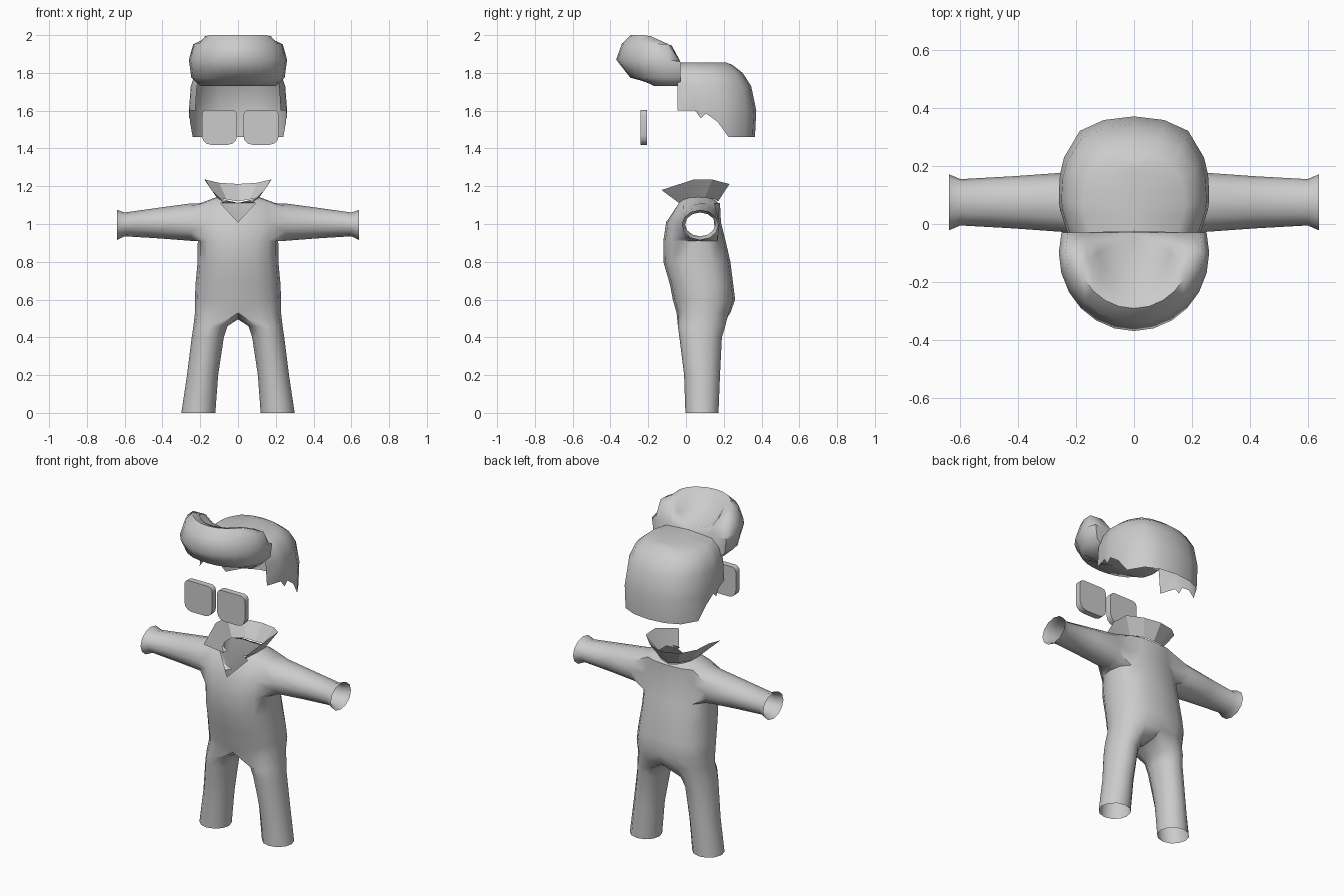
import bpy, bmesh, math
from math import sin, cos, radians, pi

if "Cube" in bpy.data.objects:
    bpy.data.objects.remove(bpy.data.objects["Cube"])

grey = bpy.data.materials.new("light_grey")
grey.diffuse_color = (0.6, 0.6, 0.6, 1)
grey.use_nodes = True
grey.node_tree.nodes["Principled BSDF"].inputs["Base Color"].default_value = grey.diffuse_color


def finish(bm, name, mirror=True, angle=50):
    """Turn a half (or whole) bmesh into a smooth, mirrored object."""
    if mirror:
        geom = bm.verts[:] + bm.edges[:] + bm.faces[:]
        bmesh.ops.mirror(bm, geom=geom, axis='X', merge_dist=0)
    bmesh.ops.remove_doubles(bm, verts=bm.verts[:], dist=0.0005)
    bmesh.ops.recalc_face_normals(bm, faces=bm.faces[:])
    me = bpy.data.meshes.new(name)
    bm.to_mesh(me)
    bm.free()
    ob = bpy.data.objects.new(name, me)
    bpy.context.collection.objects.link(ob)
    me.materials.append(grey)
    bpy.ops.object.select_all(action='DESELECT')
    ob.select_set(True)
    bpy.context.view_layer.objects.active = ob
    bpy.ops.object.shade_smooth_by_angle(angle=radians(angle))
    return ob


def add(bm, pts):
    return [bm.verts.new(p) for p in pts]


def bridge(bm, a, b, closed=False, skip=()):
    n = len(a)
    for i in range(n if closed else n - 1):
        if i not in skip:
            j = (i + 1) % n
            bm.faces.new((a[i], a[j], b[j], b[i]))


def spow(v, e):
    return math.copysign(abs(v) ** e, v) if abs(v) > 1e-6 else 0.0


def half_ring(w, yf, yb, z):
    """Half of a rounded cross-section, front centre to back centre."""
    cy, h = (yf + yb) / 2, (yb - yf) / 2
    return [(w * spow(sin(k * pi / 8), .8), cy - h * spow(cos(k * pi / 8), .85), z)
            for k in range(9)]


# Suit: torso
bm = bmesh.new()
torso = [(.53, .228, -.05, .235), (.60, .228, -.07, .26), (.68, .225, -.085, .25),
         (.80, .214, -.12, .235), (.91, .213, -.12, .21), (1.01, .213, -.105, .185),
         (1.11, .20, -.045, .18)]
rings = [add(bm, half_ring(w, f, b, z)) for z, w, f, b in torso]
arm_hole = (2, 3, 4, 5)
for i in range(len(rings) - 1):
    skip = arm_hole if i >= 4 else ()
    bridge(bm, rings[i], rings[i + 1], skip=skip + ((0,) if i == 5 else ()))
# Open neckline with a V at the front
bm.faces.new((rings[5][0], rings[5][1], rings[6][1]))
neck = add(bm, [(x, y, 1.112 + .03 * sin(k * pi / 8))
                for k, (x, y, _) in enumerate(half_ring(.115, -.035, .165, 0))])
bridge(bm, rings[6], neck, skip=(0,))

# Suit: sleeve with flared cuff
lo, mid, hi = rings[4], rings[5], rings[6]
prev = [mid[2]] + lo[2:7] + [mid[6]] + hi[2:7][::-1]
for x, cz, rz, ry in [(.25, 1.01, .099, .102), (.42, 1.005, .081, .09),
                      (.60, .998, .063, .08), (.64, .995, .08, .097)]:
    cur = add(bm, [(x, .075 + ry * cos(pi + i * pi / 6), cz + rz * sin(pi + i * pi / 6))
                   for i in range(12)])
    bridge(bm, prev, cur, closed=True)
    prev = cur

# Suit: trouser leg, joined through the crotch
prev = rings[0] + add(bm, [(0, .17, .505), (0, .09, .495), (0, .01, .505)])
for z, xi, xo, yf, yb in [(.46, .055, .236, -.043, .208), (.40, .075, .245, -.035, .19),
                          (.20, .105, .27, -.01, .18), (.0, .12, .30, -.003, .172)]:
    cx, rx, cy, ry = (xi + xo) / 2, (xo - xi) / 2, (yf + yb) / 2, (yb - yf) / 2
    cur = add(bm, [(cx + rx * sin(radians(30 * i - 30)), cy - ry * cos(radians(30 * i - 30)), z)
                   for i in range(12)])
    bridge(bm, prev, cur, closed=True)
    prev = cur
bmesh.ops.delete(bm, geom=[v for v in bm.verts if not v.link_faces], context='VERTS')
finish(bm, "suit")

# Collar: thin flared sheet, open at the front
bm = bmesh.new()
base = add(bm, [(0, .17, 1.12), (.06, .155, 1.13), (.112, .10, 1.14),
                (.112, .03, 1.14), (.07, -.035, 1.11)])
rim = add(bm, [(0, .23, 1.212), (.10, .205, 1.218), (.172, .14, 1.235),
               (.178, .04, 1.235), (.14, -.13, 1.18)])
bridge(bm, base, rim)
finish(bm, "collar", angle=25)

# Hair cap: open face, ragged lower edge at the sides
bm = bmesh.new()
cols = [(.87, 0), (.985, .23), (1, .30), (1, .37), (.985, .52), (.93, .66),
        (.72, .88), (.4, .97), (0, 1)]
edge = [1.60, 1.60, 1.56, 1.585, 1.54, 1.46, 1.46, 1.46, 1.46]
prev = add(bm, [(.258 * fx, -.045 + .41 * t, z - .0) for (fx, t), z in zip(cols, edge)])
for z, w, yf, yb in [(1.602, .26, -.045, .372), (1.73, .25, -.045, .345), (1.80, .225, -.04, .30),
                     (1.843, .175, -.03, .245), (1.856, 0, -.025, .21)]:
    cur = add(bm, [(w * fx, yf + (yb - yf) * t, z) for fx, t in cols])
    bridge(bm, prev, cur)
    prev = cur
bmesh.ops.remove_doubles(bm, verts=bm.verts[:], dist=.003)
finish(bm, "hair_cap")

# Hair quiff: rolled front lock, hollow at the back
bm = bmesh.new()
section = [(0, 1.73), (.3, 1.73), (.78, 1.775), (1, 1.87), (.91, 1.955), (.77, 2.0),
           (.64, 1.985), (.5, 1.90), (0, 1.85)]
prev = None
for c in range(8):
    a = radians(15 * c)
    side = sin(a) ** 2 if c < 7 else 1
    pts = []
    for i, (s, z) in enumerate(section):
        if i in (1, 2):
            s += (.97 - s) * side * (.9 if i == 2 else .7)
        y = -.03 - .07 * s - .27 * s * cos(a)
        z = min(z, 2.0 - .45 * (y + .2), 1.94 - 2 * (y + .07))
        pts.append((.26 * s * sin(a), y, z))
    cur = add(bm, pts)
    if prev:
        bridge(bm, prev, cur)
    prev = cur
bm.faces.new(prev)
finish(bm, "hair_quiff", angle=60)

# Lenses: two rounded plates
for name, cx in (("left_lens", -.098), ("right_lens", .122)):
    bm = bmesh.new()
    outline = []
    for sx, sz, start, r in ((1, 1, 0, .028), (-1, 1, 90, .028), (-1, -1, 180, .048), (1, -1, 270, .048)):
        for i in range(4):
            t = radians(start + 30 * i)
            outline.append((cx + sx * (.0935 - r) + r * cos(t), -.242,
                            1.512 + sz * (.0925 - r) + r * sin(t)))
    front = add(bm, outline)
    back = add(bm, [(x, -.206, z) for x, _, z in outline])
    bridge(bm, front, back, closed=True)
    bm.faces.new(front)
    bm.faces.new(back[::-1])
    finish(bm, name, mirror=False, angle=35)
